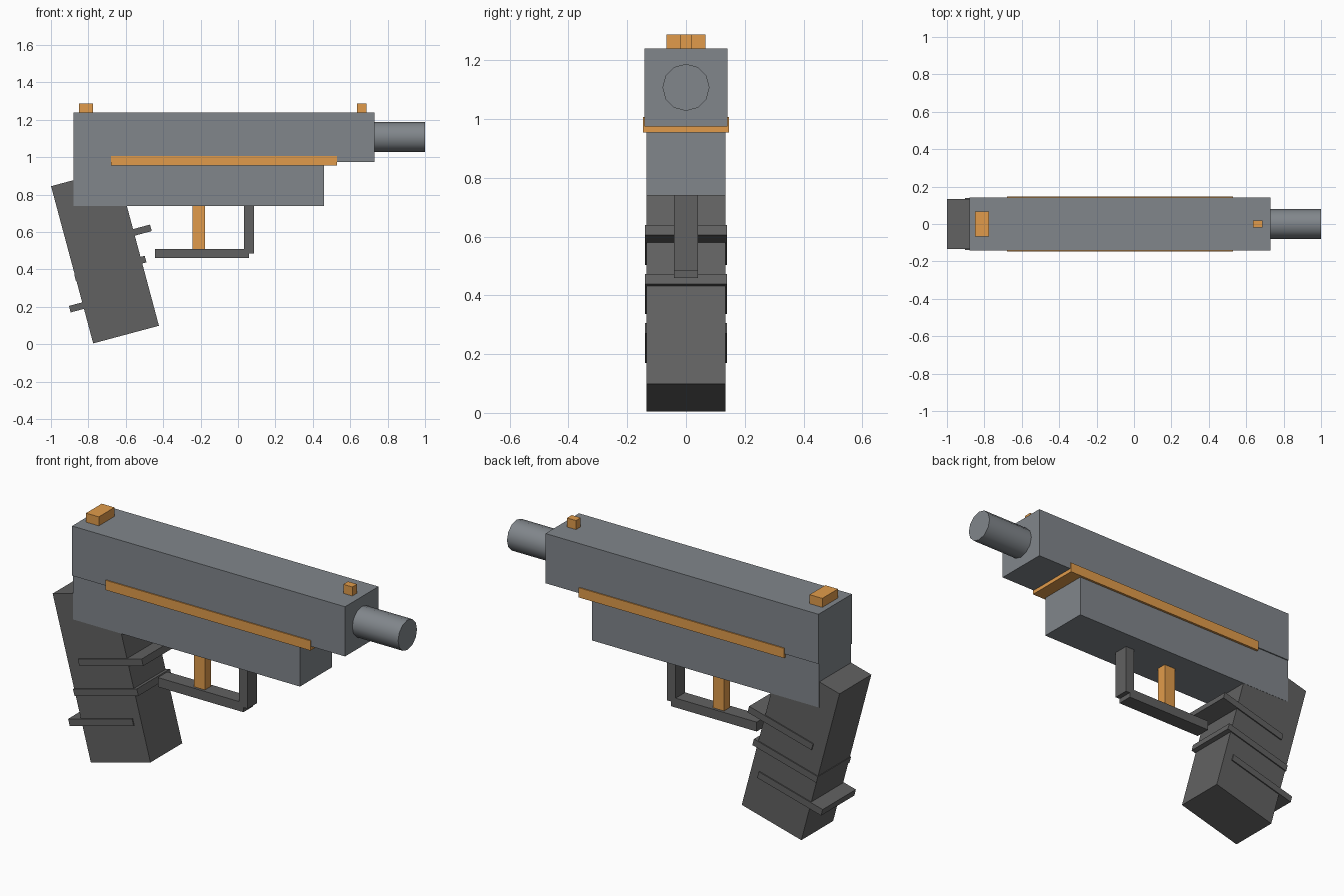
import bpy, bmesh
from math import radians, pi
from mathutils import Matrix

if "Cube" in bpy.data.objects:
    bpy.data.objects.remove(bpy.data.objects["Cube"])


def material(name, rgb):
    m = bpy.data.materials.new(name)
    m.diffuse_color = (*rgb, 1)
    m.use_nodes = True
    m.node_tree.nodes["Principled BSDF"].inputs["Base Color"].default_value = m.diffuse_color
    return m


STEEL = material("steel", (0.22, 0.24, 0.26))
DARK = material("dark_grip", (0.12, 0.12, 0.12))
ORANGE = material("orange", (0.75, 0.33, 0.07))


def finish(name, bm, mat):
    me = bpy.data.meshes.new(name)
    bm.to_mesh(me)
    bm.free()
    me.materials.append(mat)
    ob = bpy.data.objects.new(name, me)
    bpy.context.collection.objects.link(ob)
    return ob


def box(name, x, z, half_y, mat):
    """Box from x and z ranges, symmetric in y."""
    bm = bmesh.new()
    size = (x[1] - x[0], 2 * half_y, z[1] - z[0])
    bmesh.ops.create_cube(bm, size=1, matrix=Matrix.Diagonal((*size, 1)))
    ob = finish(name, bm, mat)
    ob.location = (sum(x) / 2, 0, sum(z) / 2)
    return ob


def tilted(name, cx, cz, length, height, half_y, mat):
    """Box centred at (cx, cz), raked to match the grip."""
    ob = box(name, (cx - length / 2, cx + length / 2),
             (cz - height / 2, cz + height / 2), half_y, mat)
    ob.rotation_euler.y = radians(-15)
    return ob


# Slide, frame and side rail
box("slide", (-0.88, 0.73), (0.975, 1.24), 0.141, STEEL)
box("frame", (-0.88, 0.46), (0.74, 0.99), 0.135, STEEL)
box("side_rail", (-0.68, 0.53), (0.955, 1.007), 0.147, ORANGE)

# Barrel
bm = bmesh.new()
bmesh.ops.create_cone(bm, cap_ends=True, segments=12, radius1=0.08, radius2=0.08,
                      depth=0.30, matrix=Matrix.Rotation(pi / 2, 4, 'Y'))
for f in bm.faces:
    f.smooth = len(f.verts) == 4
for e in bm.edges:
    e.smooth = all(f.smooth for f in e.link_faces)
barrel = finish("barrel", bm, STEEL)
barrel.location = (0.85, 0, 1.108)

# Sights
box("rear_sight", (-0.85, -0.775), (1.23, 1.288), 0.066, ORANGE)
box("front_sight", (0.635, 0.688), (1.23, 1.288), 0.02, ORANGE)

# Raked grip with three offset bands
tilted("grip", -0.711, 0.472, 0.364, 0.87, 0.134, DARK)
for i in range(3):
    tilted(f"grip_band_{i + 1}", -0.711 + 0.0285 * i, 0.238 + 0.167 * i,
           0.39, 0.036, 0.14, DARK)

# Trigger and its guard
box("trigger", (-0.242, -0.177), (0.50, 0.75), 0.026, ORANGE)
box("guard_bottom", (-0.445, 0.06), (0.46, 0.51), 0.04, DARK)
box("guard_front", (0.033, 0.085), (0.485, 0.75), 0.04, DARK)
